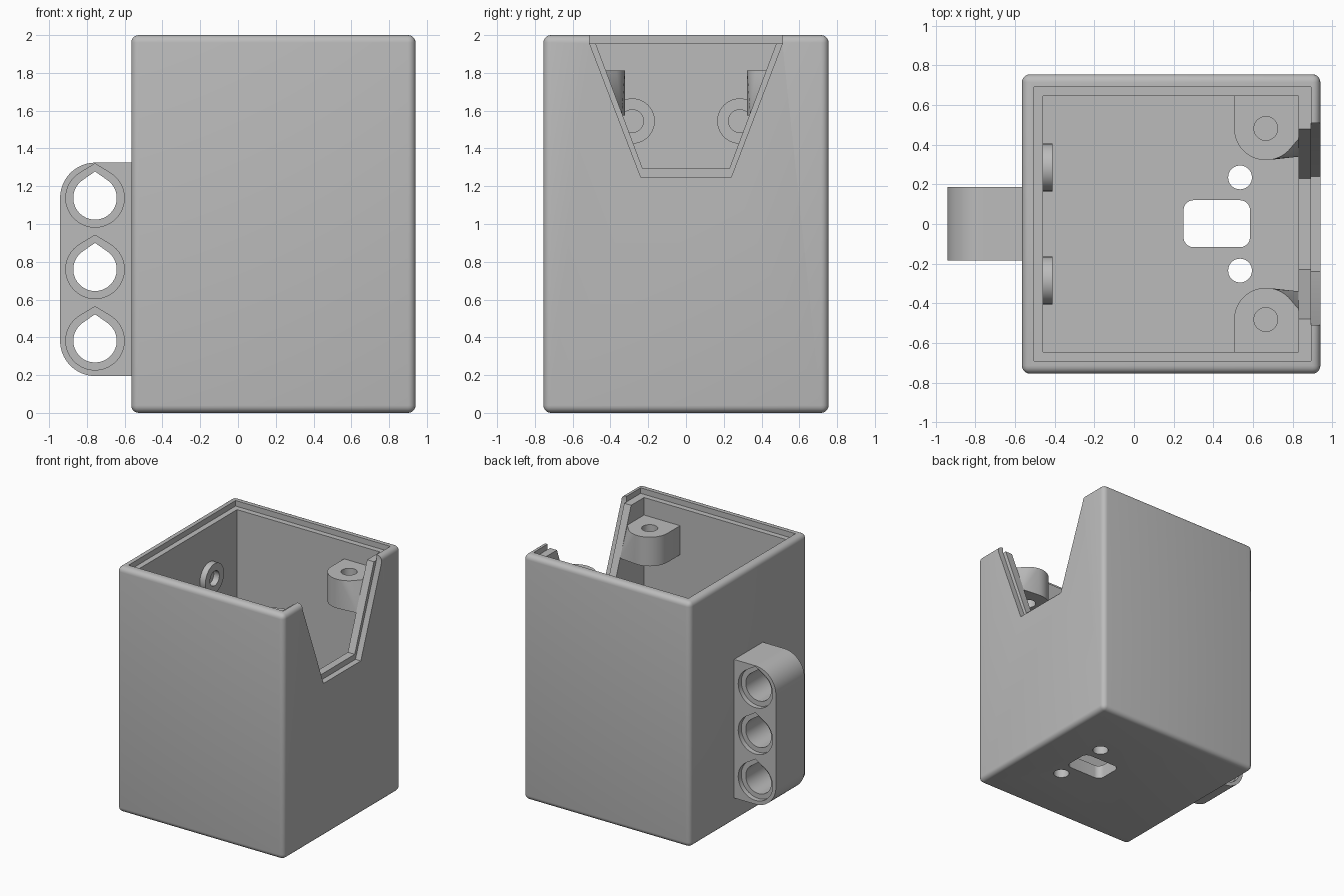
import bpy, bmesh
from math import pi, cos, sin, acos

if "Cube" in bpy.data.objects:
    bpy.data.objects.remove(bpy.data.objects["Cube"])

grey = bpy.data.materials.new("light grey plastic")
grey.use_nodes = True
grey.diffuse_color = (0.5, 0.5, 0.5, 1)
grey.node_tree.nodes["Principled BSDF"].inputs["Base Color"].default_value = (0.5, 0.5, 0.5, 1)


def finish(name, bm):
    bmesh.ops.recalc_face_normals(bm, faces=bm.faces)
    mesh = bpy.data.meshes.new(name)
    bm.to_mesh(mesh)
    bm.free()
    mesh.materials.append(grey)
    obj = bpy.data.objects.new(name, mesh)
    bpy.context.collection.objects.link(obj)
    return obj


def prism(name, outline, axis, lo, hi):
    """Extrude a 2D outline along an axis from lo to hi."""
    place = {"x": lambda u, v, w: (w, u, v),
             "y": lambda u, v, w: (u, w, v),
             "z": lambda u, v, w: (u, v, w)}[axis]
    bm = bmesh.new()
    a = [bm.verts.new(place(u, v, lo)) for u, v in outline]
    b = [bm.verts.new(place(u, v, hi)) for u, v in outline]
    bm.faces.new(a)
    bm.faces.new(b)
    for i in range(len(a)):
        j = (i + 1) % len(a)
        bm.faces.new((a[i], a[j], b[j], b[i]))
    return finish(name, bm)


def arc(cx, cy, r, start=0, end=2 * pi, n=40, closed=True):
    steps = n if closed else n - 1
    return [(cx + r * cos(start + (end - start) * i / steps),
             cy + r * sin(start + (end - start) * i / steps)) for i in range(n)]


def rect(x0, x1, y0, y1):
    return [(x0, y0), (x1, y0), (x1, y1), (x0, y1)]


def round_rect(x0, x1, y0, y1, r):
    corners = [(x1 - r, y1 - r), (x0 + r, y1 - r), (x0 + r, y0 + r), (x1 - r, y0 + r)]
    return [p for i, (x, y) in enumerate(corners)
            for p in arc(x, y, r, i * pi / 2, (i + 1) * pi / 2, 8, False)]


def teardrop(cx, cy, r, peak):
    t = acos(r / peak)
    return [(cx, cy + peak)] + arc(cx, cy, r, pi / 2 + t, 2.5 * pi - t, 40, False)


def apply(obj, mod):
    bpy.context.view_layer.objects.active = obj
    bpy.ops.object.modifier_apply(modifier=mod.name)


def cut(obj, tool):
    mod = obj.modifiers.new("cut", "BOOLEAN")
    mod.operation = "DIFFERENCE"
    mod.solver = "EXACT"
    mod.object = tool
    apply(obj, mod)
    bpy.data.objects.remove(tool)


# Rounded outer shell, hollowed, with a stepped rim for a lid
case = prism("case", rect(-0.565, 0.94, -0.755, 0.755), "z", 0, 2)
bev = case.modifiers.new("round", "BEVEL")
bev.width = 0.04
bev.segments = 5
apply(case, bev)
cut(case, prism("cavity", rect(-0.46, 0.83, -0.645, 0.645), "z", 0.11, 2.1))
cut(case, prism("lid_step", rect(-0.505, 0.892, -0.69, 0.69), "z", 1.955, 2.1))

# Stepped trapezoid notch in the side wall
cut(case, prism("notch_inner", [(-0.23, 1.295), (0.23, 1.295), (0.478, 1.955), (0.478, 2.1),
                                (-0.478, 2.1), (-0.478, 1.955)], "x", 0.7, 1.1))
cut(case, prism("notch_outer", [(-0.24, 1.25), (0.24, 1.25), (0.51, 1.955), (0.51, 2.1),
                                (-0.51, 2.1), (-0.51, 1.955)], "x", 0.892, 1.1))

# Floor openings
cut(case, prism("floor_window", round_rect(0.25, 0.585, -0.117, 0.12, 0.05), "z", -0.1, 0.3))
for s in (-1, 1):
    cut(case, prism("floor_hole", arc(0.535, s * 0.235, 0.06), "z", -0.1, 0.3))

parts = [case]
for s, side in ((1, "back"), (-1, "front")):
    # Corner screw posts, widening downward to meet the notched wall
    bm = bmesh.new()
    for z, wall_y in ((1.575, 0.34), (1.812, 0.435)):
        shape = arc(0.665, 0.482, 0.16) + [(0.505, 0.66), (0.835, 0.66), (0.835, wall_y)]
        for x, y in shape:
            bm.verts.new((x, s * y, z))
    hull = bmesh.ops.convex_hull(bm, input=bm.verts)
    spare = {v for v in hull["geom_interior"] if isinstance(v, bmesh.types.BMVert)}
    bmesh.ops.delete(bm, geom=list(spare), context="VERTS")
    post = finish(side + "_screw_post", bm)
    cut(post, prism("screw_hole", arc(0.665, s * 0.482, 0.06), "z", 1.4, 2))
    parts.append(post)

    # Ring bosses on the opposite wall
    ring = prism(side + "_ring_boss", arc(s * 0.285, 1.545, 0.12), "x", -0.465, -0.41)
    cut(ring, prism("ring_hole", arc(s * 0.285, 1.545, 0.06), "x", -0.6, -0.3))
    parts.append(ring)

# Mounting beam with three counterbored teardrop holes
beam_outline = ([(-0.56, 0.195), (-0.56, 1.325)]
                + arc(-0.755, 1.138, 0.187, pi / 2, pi, 14, False)
                + arc(-0.755, 0.382, 0.187, pi, 1.5 * pi, 14, False))
beam = prism("mounting_beam", beam_outline, "y", -0.183, 0.187)
for i in range(3):
    z = 0.382 + i * 0.378
    cut(beam, prism("beam_hole", teardrop(-0.757, z, 0.115, 0.14), "y", -0.4, 0.4))
    for lo, hi in ((-0.4, -0.143), (0.147, 0.4)):
        cut(beam, prism("counterbore", teardrop(-0.757, z, 0.155, 0.181), "y", lo, hi))
parts.append(beam)

# Smooth the curves, keep the hard edges crisp
bpy.ops.object.select_all(action="DESELECT")
for p in parts:
    p.select_set(True)
bpy.context.view_layer.objects.active = case
bpy.ops.object.shade_smooth_by_angle(angle=pi / 6)
